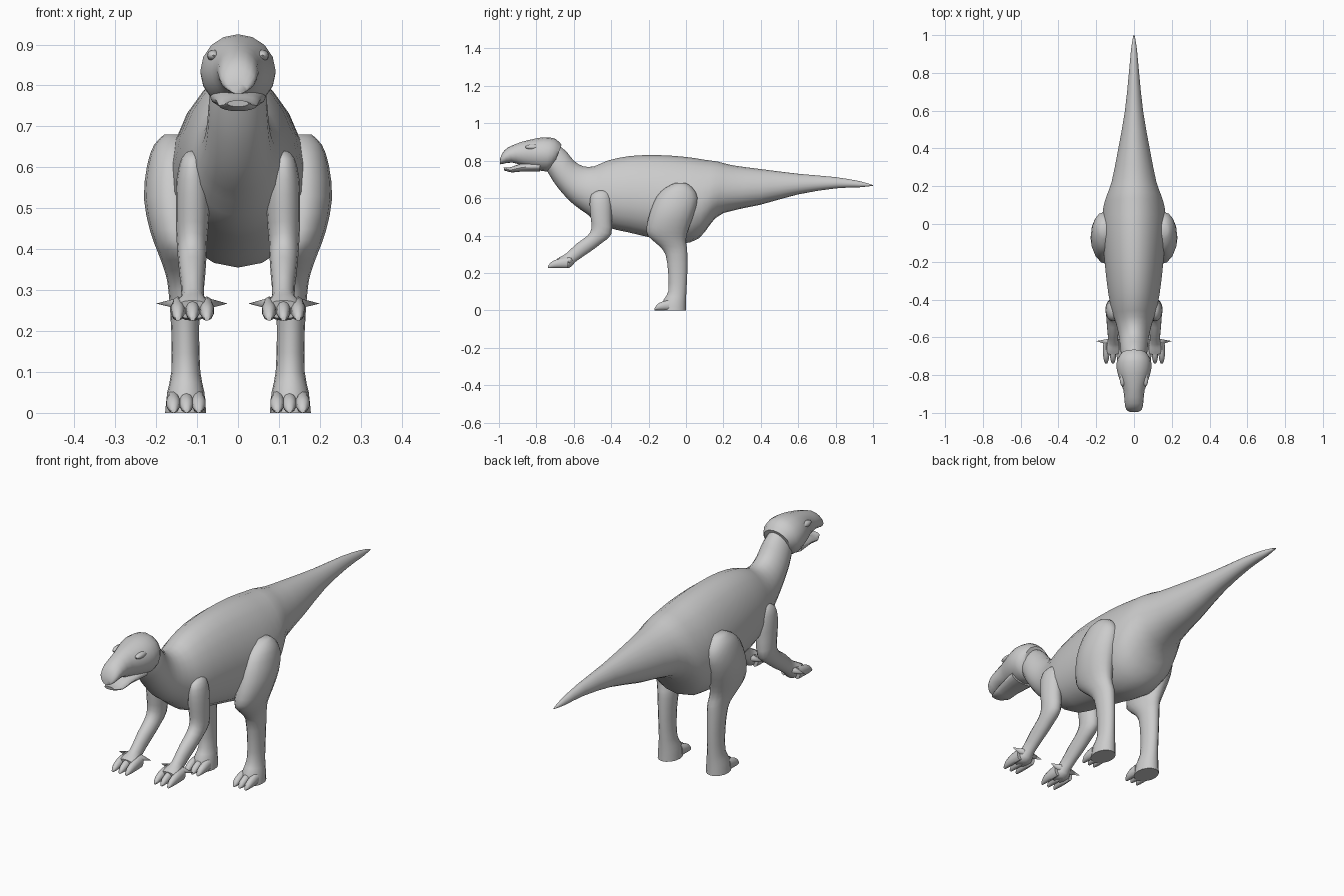
import bpy
import bmesh
import math
from mathutils import Vector

cube = bpy.data.objects.get("Cube")
if cube:
    bpy.data.objects.remove(cube, do_unlink=True)

# One plain grey skin
skin = bpy.data.materials.new("grey skin")
skin.use_nodes = True
GREY = (0.6, 0.6, 0.6, 1.0)
skin.diffuse_color = GREY
skin.node_tree.nodes["Principled BSDF"].inputs["Base Color"].default_value = GREY


def refine(stations):
    """Insert a smoothly interpolated station between each neighbouring pair."""
    result = []
    last = len(stations) - 1
    for i in range(last):
        before, start = stations[max(i - 1, 0)], stations[i]
        end, after = stations[i + 1], stations[min(i + 2, last)]
        middle = [(9 * (s + e) - b - a) / 16
                  for b, s, e, a in zip(before, start, end, after)]
        result += [start, middle]
    result.append(stations[last])
    return result


def finish(name, bm, angle=50):
    """Turn a bmesh into a smooth shaded object."""
    bmesh.ops.recalc_face_normals(bm, faces=bm.faces)
    mesh = bpy.data.meshes.new(name)
    bm.to_mesh(mesh)
    bm.free()
    mesh.materials.append(skin)
    obj = bpy.data.objects.new(name, mesh)
    bpy.context.collection.objects.link(obj)
    bpy.ops.object.select_all(action="DESELECT")
    obj.select_set(True)
    bpy.context.view_layer.objects.active = obj
    bpy.ops.object.shade_smooth_by_angle(angle=math.radians(angle))
    return obj


def add_loft(bm, stations, side=1, pinch=0.0, sides=16):
    """Skin oval rings; each station is first y, z, second y, z, inner x, outer x."""
    rings = []
    for y1, z1, y2, z2, inner, outer in refine(stations):
        first, second = Vector((0, y1, z1)), Vector((0, y2, z2))
        centre, reach = (first + second) / 2, (first - second) / 2
        ring = []
        for k in range(sides):
            angle = math.tau * k / sides
            across = math.sin(angle) * (1 - pinch * math.cos(angle))
            point = centre + reach * math.cos(angle)
            point.x = side * ((inner + outer) / 2 + across * (outer - inner) / 2)
            ring.append(bm.verts.new(point))
        rings.append(ring)
    for ring, following in zip(rings, rings[1:]):
        for k in range(sides):
            n = (k + 1) % sides
            bm.faces.new((ring[k], ring[n], following[n], following[k]))
    bm.faces.new(rings[0])
    bm.faces.new(rings[-1])


def centred(stations):
    """Give central stations equal widths on both sides."""
    return [(*s[:4], -s[4], s[4]) for s in stations]


def loft(name, stations, **options):
    bm = bmesh.new()
    add_loft(bm, stations, **options)
    return finish(name, bm)


def toes(name, side, columns, back, tip, top, bottom, half):
    """Three blunt tapering digits pointing forward."""
    bm = bmesh.new()
    length = back - tip
    for x in columns:
        stations = []
        for along, height, width in ((0, 1, 0.9), (0.45, 0.85, 1),
                                     (0.8, 0.6, 0.8), (1, 0.2, 0.35)):
            y = back - length * along
            stations.append((y, bottom + (top - bottom) * height, y, bottom,
                             x - half * width, x + half * width))
        add_loft(bm, stations, side=side, sides=10)
    return finish(name, bm)


# Neck, trunk and tail: top y, z, bottom y, z, half width
loft("body", centred([
    (-.68, .88, -.745, .75, .06), (-.64, .85, -.71, .69, .07),
    (-.6, .8, -.66, .625, .075), (-.55, .77, -.6, .565, .083),
    (-.49, .77, -.53, .515, .1), (-.42, .8, -.44, .45, .125),
    (-.3, .825, -.3, .415, .145), (-.15, .83, -.15, .38, .16),
    (0, .82, -.03, .355, .17), (.1, .805, .07, .385, .163),
    (.17, .795, .13, .46, .145), (.25, .775, .2, .52, .118),
    (.4, .755, .4, .565, .083), (.6, .73, .6, .62, .048),
    (.8, .712, .8, .652, .027), (.93, .69, .93, .658, .015),
    (1, .67, 1, .666, .003)]), pinch=0.12, sides=20)

# Head
loft("skull", centred([
    (-.995, .805, -.995, .78, .022), (-.982, .84, -.98, .783, .042),
    (-.95, .872, -.93, .79, .05), (-.88, .9, -.88, .775, .056),
    (-.82, .915, -.83, .76, .076), (-.76, .925, -.77, .745, .092),
    (-.7, .918, -.73, .745, .088), (-.665, .885, -.71, .77, .068)]))
loft("lower_jaw", centred([
    (-.975, .764, -.972, .748, .026), (-.94, .764, -.93, .737, .046),
    (-.88, .785, -.88, .742, .053), (-.78, .8, -.78, .742, .068)]))

# Limbs: front y, z, back y, z, inner x, outer x
ARM = [
    (-.47, .64, -.435, .64, .095, .12), (-.505, .62, -.41, .625, .083, .138),
    (-.515, .57, -.398, .57, .072, .15), (-.51, .5, -.397, .48, .07, .152),
    (-.505, .44, -.4, .405, .075, .15), (-.525, .4, -.45, .36, .077, .147),
    (-.58, .36, -.51, .315, .08, .143), (-.64, .305, -.59, .26, .083, .138),
    (-.665, .29, -.625, .225, .068, .155), (-.69, .275, -.68, .23, .065, .158)]
LEG = [
    (-.06, .68, 0, .68, .13, .18), (-.11, .655, .035, .655, .11, .205),
    (-.155, .61, .063, .6, .1, .222), (-.19, .53, .045, .52, .09, .23),
    (-.21, .45, .015, .44, .09, .215), (-.205, .4, 0, .38, .09, .195),
    (-.15, .35, .005, .335, .09, .178), (-.11, .3, .007, .3, .092, .17),
    (-.095, .2, .007, .2, .095, .163), (-.095, .1, .002, .1, .092, .163),
    (-.12, .055, 0, .045, .082, .173), (-.13, 0, 0, 0, .078, .178)]

for label, side in (("left", 1), ("right", -1)):
    loft(label + "_arm", ARM, side=side)
    loft(label + "_leg", LEG, side=side)
    toes(label + "_fingers", side, (.076, .111, .147), -.63, -.738, .285, .225, .018)
    toes(label + "_toes", side, (.096, .126, .158), -.09, -.168, .055, 0, .018)

    # Thumb spikes on both sides of the wrist
    bm = bmesh.new()
    for inner, outer in ((.025, .1), (.2, .12)):
        stations = []
        tip = bm.verts.new((side * inner, -.62, .267))
        base = [bm.verts.new((side * outer, -.625 + .02 * math.cos(math.tau * k / 8),
                              .268 + .02 * math.sin(math.tau * k / 8)))
                for k in range(8)]
        bm.faces.new(base)
        for k in range(8):
            bm.faces.new((base[k], base[(k + 1) % 8], tip))
    finish(label + "_thumb_spikes", bm)

    # Brow ridge over the eye
    bm = bmesh.new()
    bmesh.ops.create_uvsphere(bm, u_segments=12, v_segments=8, radius=1)
    bmesh.ops.scale(bm, verts=bm.verts, vec=(.016, .04, .014))
    bmesh.ops.translate(bm, verts=bm.verts, vec=(side * .06, -.82, .873))
    finish(label + "_brow", bm)
